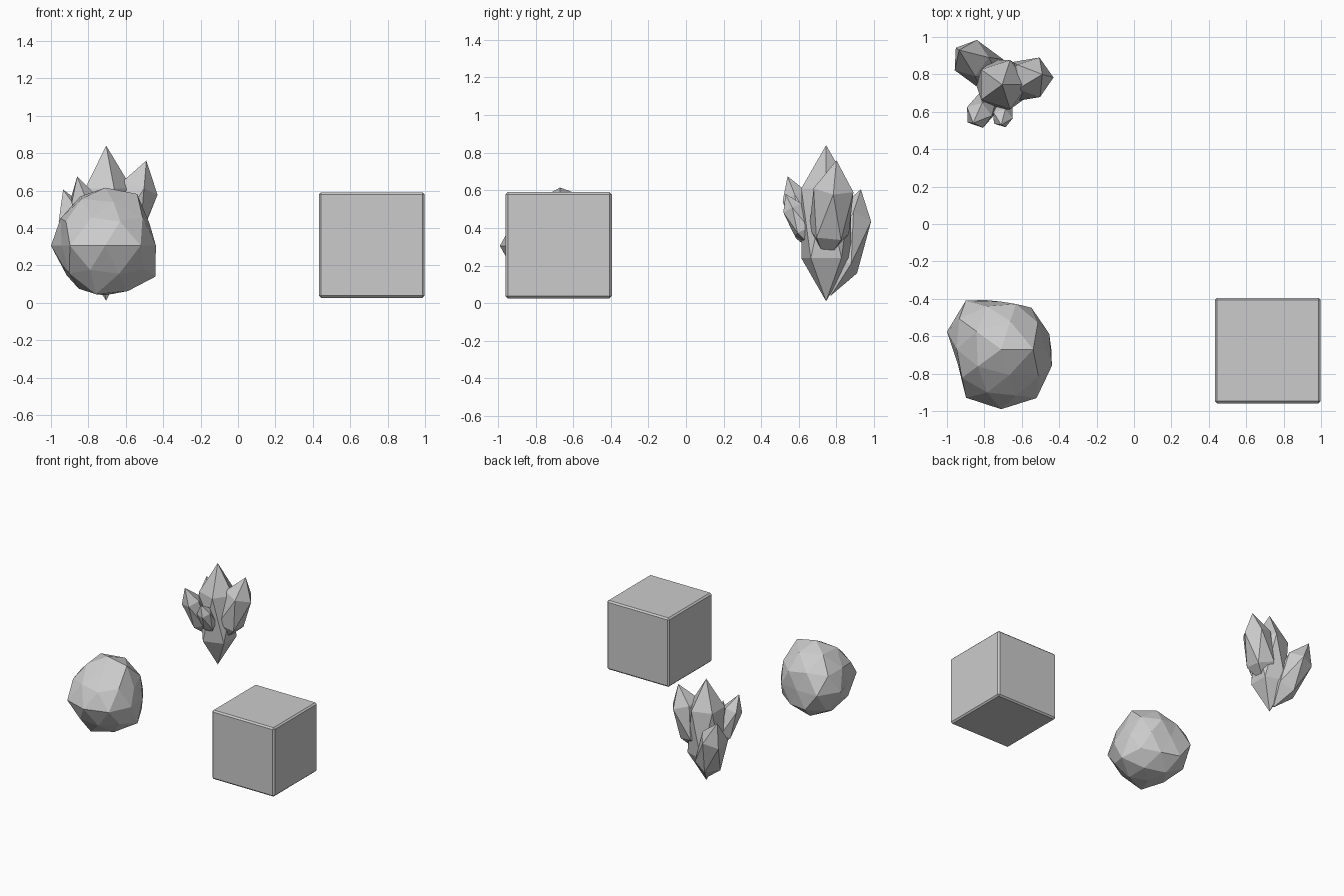
import bpy
from math import cos, sin, radians, sqrt
from mathutils import Vector

if "Cube" in bpy.data.objects:
    bpy.data.objects.remove(bpy.data.objects["Cube"])

# Bevelled stone block
bpy.ops.mesh.primitive_cube_add(size=1, location=(0.715, -0.677, 0.308))
block = bpy.context.object
block.name = "stone_block"
block.scale = (0.565, 0.565, 0.565)
bpy.ops.object.transform_apply(location=False, rotation=False, scale=True)
bevel = block.modifiers.new("edge_bevel", "BEVEL")
bevel.width = 0.012
bevel.segments = 1

# Faceted boulder: icosphere with each vertex pushed in or out
# rings: (direction height, angles in degrees, radii)
RINGS = [
    (1.0, [0], [0.31]),
    (0.851, [-72, -144, 144, 72, 0], [0.275, 0.295, 0.31, 0.30, 0.325]),
    (0.526, [-36, -108, 180, 108, 36], [0.29, 0.285, 0.28, 0.285, 0.285]),
    (0.447, [-72, -144, 144, 72, 0], [0.29, 0.29, 0.31, 0.285, 0.265]),
    (0.0, [-162, -126, -90, -54, -18, 18, 54, 90, 126, 162],
     [0.245, 0.32, 0.32, 0.322, 0.285, 0.27, 0.275, 0.255, 0.322, 0.305]),
    (-0.447, [-36, -108, 180, 108, 36], [0.29, 0.29, 0.25, 0.31, 0.28]),
    (-0.526, [-72, -144, 144, 72, 0], [0.285, 0.28, 0.30, 0.28, 0.315]),
    (-0.851, [-36, -108, 180, 108, 36], [0.285, 0.305, 0.27, 0.285, 0.28]),
    (-1.0, [0], [0.265]),
]
targets = []
for h, angles, radii in RINGS:
    flat = sqrt(max(0, 1 - h * h))
    for a, r in zip(angles, radii):
        a = radians(a)
        targets.append((Vector((flat * cos(a), flat * sin(a), h)), r))

bpy.ops.mesh.primitive_ico_sphere_add(subdivisions=2, radius=1, location=(-0.71, -0.67, 0.305))
boulder = bpy.context.object
boulder.name = "boulder"
for v in boulder.data.vertices:
    d = v.co.normalized()
    v.co = d * max(targets, key=lambda t: t[0].dot(d))[1]


# Crystal shard: stretched icosahedron between two tips
def crystal(name, base, tip, radius):
    base, tip = Vector(base), Vector(tip)
    axis = tip - base
    bpy.ops.mesh.primitive_ico_sphere_add(subdivisions=1, radius=1, location=(base + tip) / 2)
    ob = bpy.context.object
    ob.name = name
    ob.scale = (radius, radius, axis.length / 2)
    ob.rotation_mode = "QUATERNION"
    ob.rotation_quaternion = Vector((0, 0, 1)).rotation_difference(axis)


crystal("crystal_main", (-0.705, 0.745, 0.01), (-0.705, 0.745, 0.84), 0.155)
crystal("crystal_right", (-0.66, 0.745, 0.22), (-0.49, 0.80, 0.76), 0.125)
crystal("crystal_back", (-0.72, 0.77, 0.04), (-0.935, 0.93, 0.605), 0.118)
crystal("crystal_left", (-0.76, 0.69, 0.26), (-0.86, 0.54, 0.675), 0.083)
crystal("crystal_front", (-0.69, 0.66, 0.31), (-0.71, 0.53, 0.58), 0.063)
